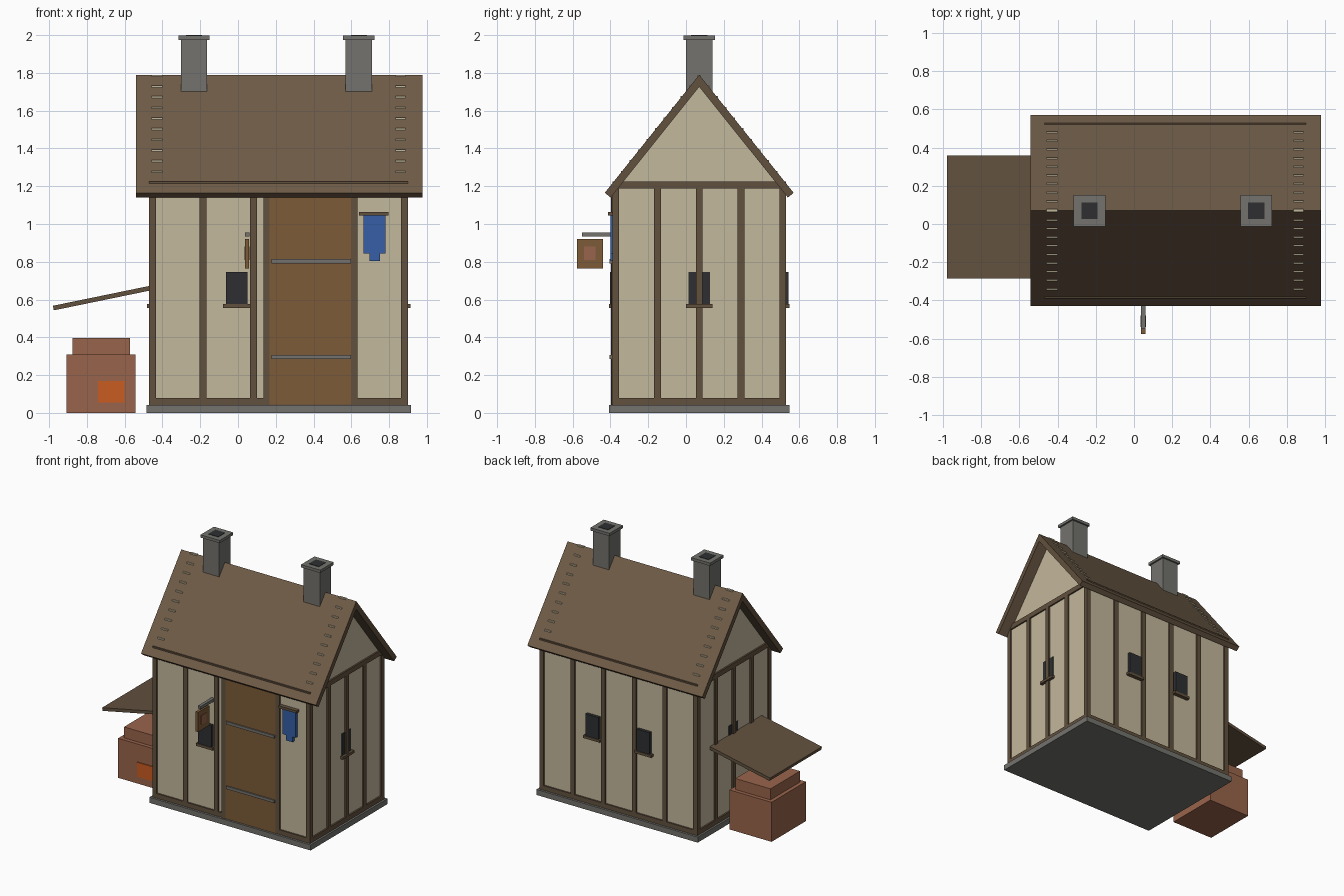
import bpy
import bmesh

cube = bpy.data.objects.get("Cube")
if cube:
    bpy.data.objects.remove(cube, do_unlink=True)


def make_material(name, rgb):
    """Flat material from an 8-bit display colour."""
    linear = [((c / 255 + 0.055) / 1.055) ** 2.4 for c in rgb] + [1.0]
    mat = bpy.data.materials.new(name)
    mat.use_nodes = True
    mat.diffuse_color = linear
    bsdf = mat.node_tree.nodes["Principled BSDF"]
    bsdf.inputs["Base Color"].default_value = linear
    bsdf.inputs["Roughness"].default_value = 0.9
    return mat


PLASTER = make_material("cream plaster", (196, 184, 156))
TIMBER = make_material("dark timber", (98, 81, 62))
ROOFING = make_material("roof brown", (110, 91, 70))
PLANK = make_material("door wood", (124, 91, 57))
STONE = make_material("grey stone", (115, 114, 109))
DARK = make_material("dark glass", (46, 47, 49))
BLUE = make_material("banner blue", (54, 95, 166))
BRICK = make_material("brick red", (153, 100, 75))
EMBER = make_material("ember orange", (202, 92, 34))


def prism(name, mat, outline, axis, lo, hi):
    """Extrude a 2D outline along one axis, between lo and hi."""
    bm = bmesh.new()
    rings = []
    for depth in (lo, hi):
        ring = []
        for point in outline:
            co = list(point)
            co.insert("xyz".index(axis), depth)
            ring.append(bm.verts.new(co))
        rings.append(ring)
        bm.faces.new(ring)
    n = len(outline)
    for i in range(n):
        j = (i + 1) % n
        bm.faces.new((rings[0][i], rings[0][j], rings[1][j], rings[1][i]))
    bmesh.ops.recalc_face_normals(bm, faces=bm.faces)
    mesh = bpy.data.meshes.new(name)
    bm.to_mesh(mesh)
    bm.free()
    mesh.materials.append(mat)
    obj = bpy.data.objects.new(name, mesh)
    bpy.context.collection.objects.link(obj)
    return obj


def box(name, mat, x, y, z):
    """Box given by its (low, high) range on each axis."""
    outline = [(x[0], y[0]), (x[1], y[0]), (x[1], y[1]), (x[0], y[1])]
    return prism(name, mat, outline, "z", *z)


def around(centre, half):
    return (centre - half, centre + half)


# House limits, measured to the outside of the timber frame
X0, X1, Y0, Y1 = -0.47, 0.90, -0.39, 0.53
MID_X, MID_Y = (X0 + X1) / 2, (Y0 + Y1) / 2
BEAM, PROUD = 0.036, 0.012
RIDGE, SLOPE = 1.79, 1.25

# Foundation and plaster walls
box("foundation", STONE, (X0 - 0.015, X1 + 0.015), (Y0 - 0.017, Y1 + 0.017), (0, 0.043))
box("walls", PLASTER, (X0 + PROUD, X1 - PROUD), (Y0 + PROUD, Y1 - PROUD), (0.04, 1.2))

# Gables in stepped courses whose corners peep through the roof
COURSE = 0.0565
for side, (a, b) in (("right", (X0 + PROUD, -0.40)), ("left", (0.835, X1 - PROUD))):
    for k in range(10):
        top = 1.225 + COURSE * (k + 1)
        half = (RIDGE - top) / SLOPE + 0.008
        box(f"{side}_gable_course", PLASTER, (a, b), around(MID_Y, half), (top - COURSE, top))

# Timber posts on the long and short walls
for i in range(6):
    x = X0 + (X1 - X0 - BEAM) * i / 5
    box("back_post", TIMBER, (x, x + BEAM), (Y1 - BEAM, Y1), (0.04, 1.2))
    box("front_post", TIMBER, (x, x + BEAM), (Y0, Y0 + BEAM), (0.04, 1.2))
for i in range(1, 4):
    y = Y0 + (Y1 - Y0 - BEAM) * i / 4
    for x in (X0, X1 - BEAM):
        box("side_post", TIMBER, (x, x + BEAM), (y, y + BEAM), (0.04, 1.2))

# Sill rails and wall plates
for z in ((0.043, 0.08), (1.187, 1.226)):
    for y in (Y0, Y1 - BEAM):
        box("long_rail", TIMBER, (X0, X1), (y, y + BEAM), z)
    for x in (X0, X1 - BEAM):
        box("side_rail", TIMBER, (x, x + BEAM), (Y0, Y1), z)

# Roof: one folded slab with square-cut eaves
half, drop = 0.50, 0.50 * SLOPE
cut_y, cut_z = 0.031, 0.025
roof_outline = [
    (MID_Y, RIDGE),
    (MID_Y + half, RIDGE - drop),
    (MID_Y + half - cut_y, RIDGE - drop - cut_z),
    (MID_Y, RIDGE - 0.064),
    (MID_Y - half + cut_y, RIDGE - drop - cut_z),
    (MID_Y - half, RIDGE - drop),
]
prism("roof", ROOFING, roof_outline, "x", -0.54, 0.976)

# Timber verge boards at both roof ends
for x in (-0.541, 0.973):
    prism("verge_board", TIMBER, roof_outline, "x", x, x + 0.005)

# Chimneys with caps and dark flues
for x in (-0.233, 0.64):
    box("chimney", STONE, around(x, 0.07), around(MID_Y, 0.07), (1.65, 1.98))
    box("chimney_cap", STONE, around(x, 0.083), around(MID_Y, 0.083), (1.975, 1.997))
    box("chimney_flue", DARK, around(x, 0.043), around(MID_Y, 0.043), (1.993, 2.0))

# Windows with sills
GLASS_Z, SILL_Z = (0.575, 0.747), (0.556, 0.576)
windows = [(-0.007, Y0), (-0.007, Y1), (0.437, Y1)]
for x, y in windows:
    box("window", DARK, around(x, 0.057), around(y, 0.006 + PROUD / 2), GLASS_Z)
    box("window_sill", TIMBER, around(x, 0.072), around(y, 0.018), SILL_Z)
for x, inward in ((X0, 1), (X1, -1)):
    box("side_window", DARK, around(x + inward * 0.016, 0.008), around(MID_Y, 0.057), GLASS_Z)
    box("side_window_sill", TIMBER, around(x, 0.012), around(MID_Y, 0.07), SILL_Z)

# Door with jamb and iron straps
box("door", PLANK, (0.137, 0.60), (Y0 - 0.005, Y0 + 0.02), (0.045, 1.17))
box("door_jamb", TIMBER, (0.135, 0.168), (Y0 - 0.007, Y0 + 0.02), (0.043, 1.17))
for z in (0.296, 0.803):
    box("door_strap", STONE, (0.178, 0.597), (Y0 - 0.014, Y0), around(z, 0.011))

# Hanging banner
banner_outline = [(0.665, 1.05), (0.665, 0.845), (0.695, 0.845), (0.695, 0.803),
                  (0.753, 0.803), (0.753, 0.845), (0.78, 0.845), (0.78, 1.05)]
prism("banner", BLUE, banner_outline, "y", Y0 - 0.01, Y0 + 0.015)
box("banner_rod", TIMBER, (0.64, 0.797), (Y0 - 0.022, Y0 + 0.01), (1.045, 1.064))

# Hanging sign on a bracket
box("sign_bracket", STONE, (0.037, 0.061), (-0.55, Y0 + 0.01), (0.933, 0.956))
box("sign_board", PLANK, (0.037, 0.059), (-0.577, -0.44), (0.765, 0.92))
box("sign_panel", BRICK, (0.034, 0.062), (-0.54, -0.478), (0.81, 0.88))

# Lean-to awning
prism("awning", TIMBER, [(-0.98, 0.567), (-0.975, 0.543), (-0.45, 0.651), (-0.455, 0.675)],
      "y", -0.285, 0.358)

# Forge with ember mouth
box("forge_base", BRICK, (-0.907, -0.542), (-0.19, 0.235), (0, 0.31))
box("forge_top", BRICK, (-0.877, -0.572), (-0.16, 0.205), (0.31, 0.396))
box("forge_mouth", EMBER, (-0.74, -0.60), (-0.197, -0.189), (0.056, 0.17))
